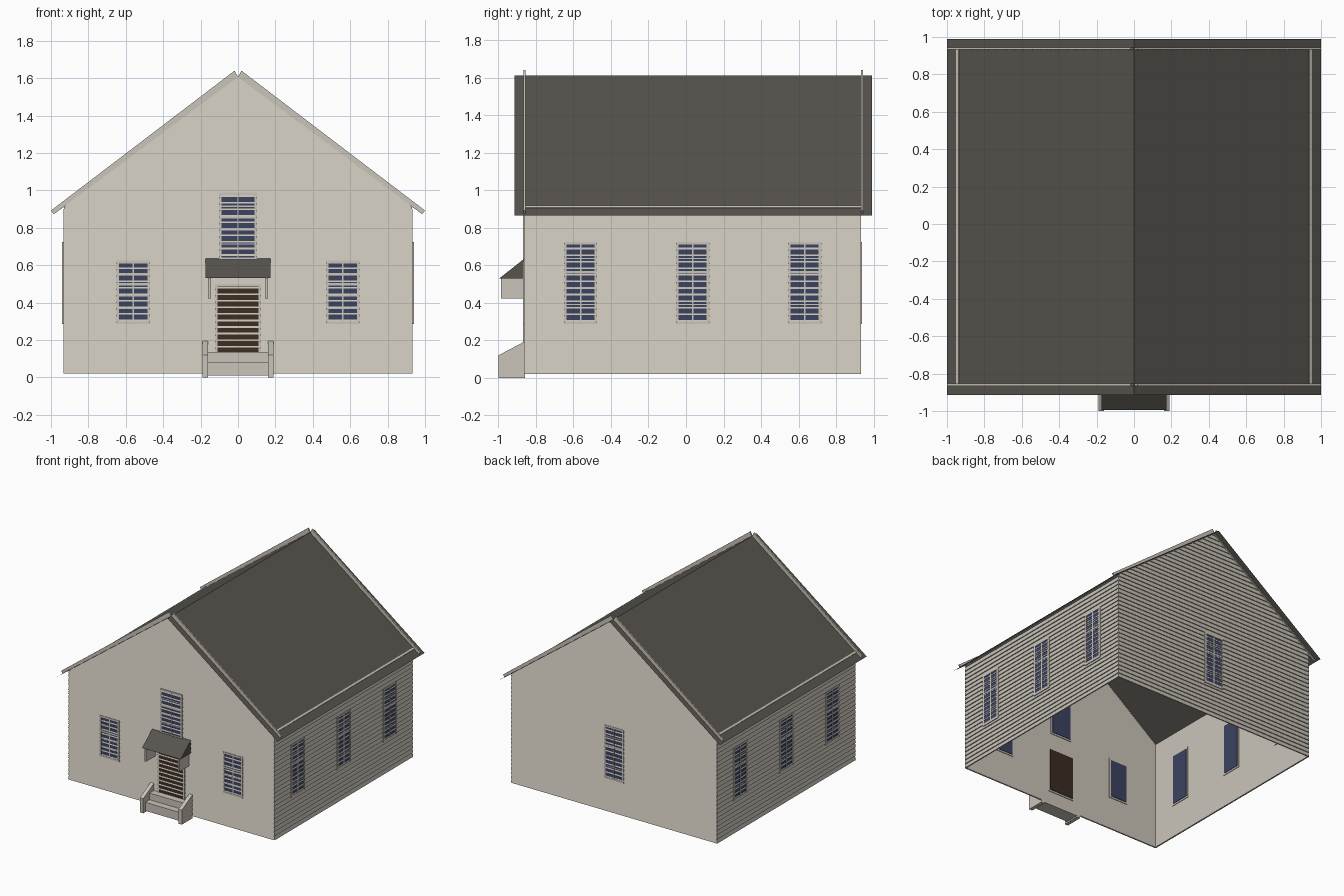
import bpy, bmesh
from mathutils import Vector

if "Cube" in bpy.data.objects:
    bpy.data.objects.remove(bpy.data.objects["Cube"])


def material(name, rgb):
    m = bpy.data.materials.new(name)
    m.use_nodes = True
    m.diffuse_color = (*rgb, 1)
    m.node_tree.nodes["Principled BSDF"].inputs["Base Color"].default_value = (*rgb, 1)
    return m


CREAM = material("cream_paint", (0.60, 0.56, 0.49))
SLATE = material("dark_slate", (0.098, 0.09, 0.077))
BLUE = material("blue_glass", (0.045, 0.055, 0.12))
BROWN = material("brown_door", (0.045, 0.026, 0.016))

RIDGE, SLOPE, EAVE = 1.61, 0.745, 0.91
HALF_X, HALF_Y, MID_Y = 0.93, 0.893, 0.035
BASE, PITCH, LIP = 0.02, 0.035, 0.008


def finish(bm, name, mat, solid=True):
    if solid:
        bmesh.ops.recalc_face_normals(bm, faces=bm.faces)
    mesh = bpy.data.meshes.new(name)
    bm.to_mesh(mesh)
    bm.free()
    mesh.materials.append(mat)
    ob = bpy.data.objects.new(name, mesh)
    bpy.context.collection.objects.link(ob)
    return ob


def face(bm, pts):
    return bm.faces.new([bm.verts.new(p) for p in pts])


def prism(bm, pts, offset):
    """Closed prism: a polygon swept along an offset vector."""
    a = [bm.verts.new(p) for p in pts]
    b = [bm.verts.new(Vector(p) + Vector(offset)) for p in pts]
    bm.faces.new(a)
    bm.faces.new(b[::-1])
    for i in range(len(a)):
        j = (i + 1) % len(a)
        bm.faces.new((a[j], a[i], b[i], b[j]))


class Side:
    """Wall frame: u runs along the wall, d points outward, z is up."""

    def __init__(self, name, origin, normal, half, gable):
        self.name, self.origin, self.half, self.gable = name, Vector(origin), half, gable
        self.n = Vector(normal)
        self.u = Vector((0, 0, 1)).cross(self.n)

    def at(self, u, d, z):
        return self.origin + self.u * u + self.n * d + Vector((0, 0, z))

    def box(self, bm, u0, u1, z0, z1, d0, d1):
        ring = ((u0, z0), (u1, z0), (u1, z1), (u0, z1))
        prism(bm, [self.at(u, d0, z) for u, z in ring], self.n * (d1 - d0))

    def width(self, z):
        return min(self.half, max((RIDGE - z) / SLOPE, 0.001)) if self.gable else self.half

    def siding(self):
        bm = bmesh.new()
        top = RIDGE if self.gable else EAVE
        # flat inner face
        outline = [(-self.half, BASE), (self.half, BASE), (self.half, EAVE), (-self.half, EAVE)]
        if self.gable:
            outline.insert(3, (0, RIDGE))
        face(bm, [self.at(u, -0.003, z) for u, z in outline])
        # lapped boards, each leaning out at its lower edge
        z = BASE
        while z < top - 0.005:
            z1 = min(z + PITCH, top)
            a, b = self.width(z) + 0.004, self.width(z1) + 0.004
            face(bm, [self.at(-a, LIP, z), self.at(a, LIP, z), self.at(b, 0, z1), self.at(-b, 0, z1)])
            face(bm, [self.at(-a, 0, z), self.at(a, 0, z), self.at(a, LIP, z), self.at(-a, LIP, z)])
            z = z1
        finish(bm, self.name + "_wall", CREAM, solid=False)

    def frame(self, bm, u0, u1, z0, z1, w=0.014):
        for a, b in ((u0 - w, u0), (u1, u1 + w)):
            self.box(bm, a, b, z0 - w, z1 + w, -0.008, 0.01)
        for a, b in ((z0 - w, z0), (z1, z1 + w)):
            self.box(bm, u0, u1, a, b, -0.008, 0.01)

    def window(self, label, u, z0, z1, w=0.15):
        u0, u1 = u - w / 2, u + w / 2
        bm = bmesh.new()
        self.box(bm, u0, u1, z0, z1, -0.012, 0.006)
        finish(bm, label + "_glass", BLUE)
        bm = bmesh.new()
        self.frame(bm, u0, u1, z0, z1)
        self.box(bm, u - 0.004, u + 0.004, z0, z1, 0, LIP)
        for t, r in ((0.22, 0.003), (0.44, 0.003), (0.64, 0.006), (0.82, 0.003)):
            z = z0 + (z1 - z0) * t
            self.box(bm, u0, u1, z - r, z + r, 0, LIP)
        finish(bm, label + "_frame", CREAM)


front = Side("front", (0, MID_Y - HALF_Y, 0), (0, -1, 0), HALF_X, True)
back = Side("back", (0, MID_Y + HALF_Y, 0), (0, 1, 0), HALF_X, True)
left = Side("left", (HALF_X, MID_Y, 0), (1, 0, 0), HALF_Y, False)
right = Side("right", (-HALF_X, MID_Y, 0), (-1, 0, 0), HALF_Y, False)
for side in (front, back, left, right):
    side.siding()

# windows
for side in (left, right):
    for i in (-1, 0, 1):
        side.window(f"{side.name}_window_{i + 2}", i * 0.597, 0.30, 0.71)
back.window("back_window", 0, 0.30, 0.71)
front.window("front_left_window", 0.56, 0.30, 0.61)
front.window("front_right_window", -0.56, 0.30, 0.61)
front.window("upper_window", 0, 0.64, 0.975, 0.175)

# door
bm = bmesh.new()
front.box(bm, -0.11, 0.11, 0.135, 0.485, -0.012, 0.006)
finish(bm, "door", BROWN)
bm = bmesh.new()
front.frame(bm, -0.11, 0.11, 0.135, 0.485)
finish(bm, "door_frame", CREAM)

# thin roof sheets
bm = bmesh.new()
for s in (1, -1):
    ends = [(0, -0.915, RIDGE), (s, -0.915, RIDGE - SLOPE), (s, 0.99, RIDGE - SLOPE), (0, 0.99, RIDGE)]
    face(bm, ends[::s])
finish(bm, "roof", SLATE, solid=False)

# raised trim along the gables and above the eaves
bm = bmesh.new()
for s in (1, -1):
    for y in (-0.865, 0.933):
        prism(bm, [(0, y, 1.605), (s * 0.985, y, 0.872), (s, y, 0.892), (s * 0.018, y, 1.64)], (0, 0.011, 0))
    prism(bm, [(s * 0.933, -0.86, 0.91), (s * 0.945, -0.86, 0.9),
               (s * 0.951, -0.86, 0.909), (s * 0.939, -0.86, 0.918)], (0, 1.795, 0))
finish(bm, "roof_trim", CREAM)

# door canopy
bm = bmesh.new()
prism(bm, [(-0.175, -0.858, 0.53), (-0.175, -0.995, 0.53), (-0.175, -0.858, 0.638)], (0.35, 0, 0))
finish(bm, "canopy", SLATE)
bm = bmesh.new()
for u in (-0.152, 0.152):
    front.box(bm, u - 0.008, u + 0.008, 0.422, 0.53, 0, 0.128)
finish(bm, "canopy_brackets", CREAM)

# entrance steps with sloped side walls
bm = bmesh.new()
for x in (-0.19, 0.16):
    prism(bm, [(x, -0.858, 0), (x, -1, 0), (x, -1, 0.12), (x, -0.858, 0.195)], (0.03, 0, 0))
finish(bm, "step_side_walls", CREAM)
bm = bmesh.new()
front.box(bm, -0.16, 0.16, 0.01, 0.08, 0, 0.115)
front.box(bm, -0.16, 0.16, 0.08, 0.135, 0, 0.06)
finish(bm, "steps", CREAM)
